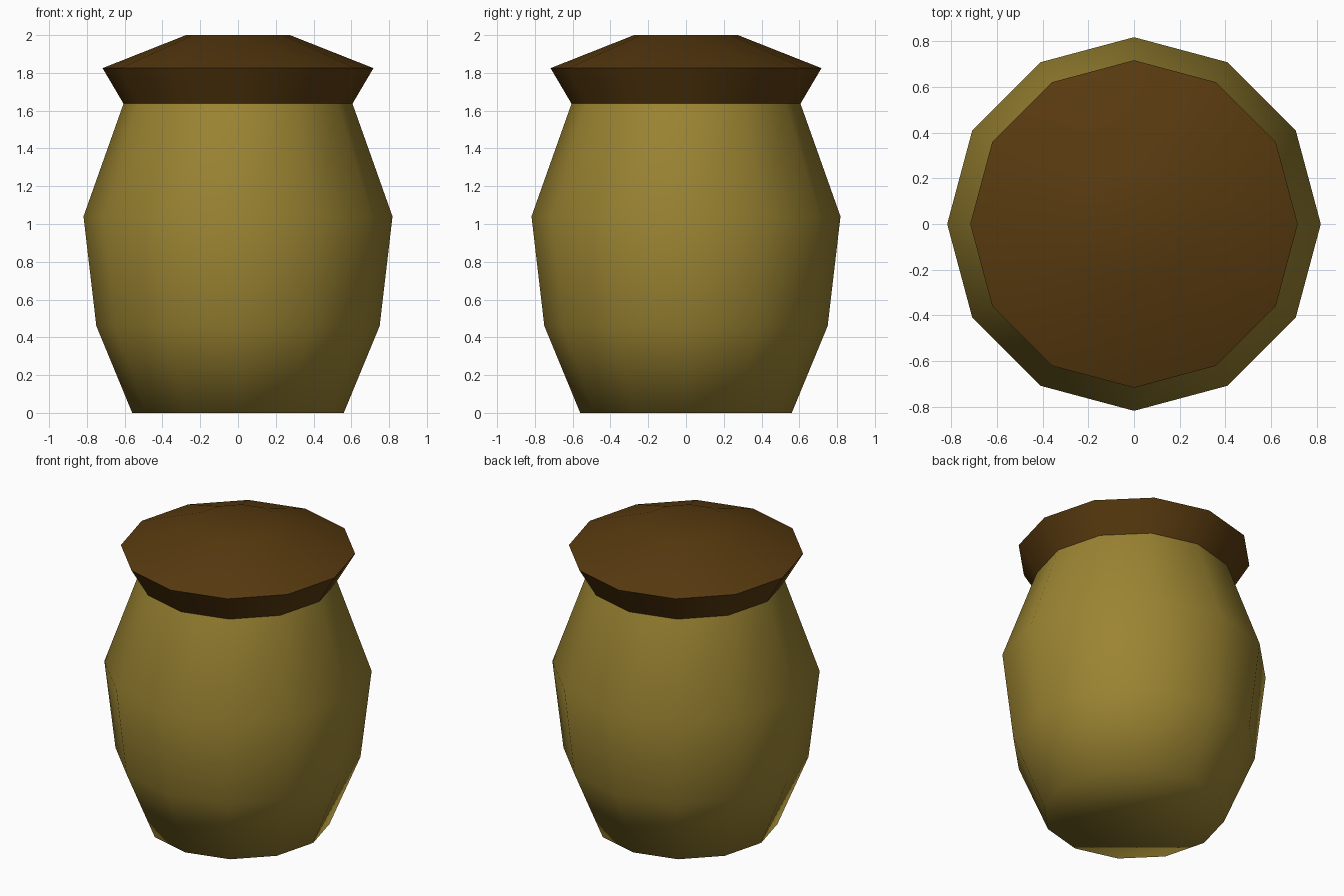
import bpy, bmesh, math

if "Cube" in bpy.data.objects:
    bpy.data.objects.remove(bpy.data.objects["Cube"])

SIDES = 12


def make_material(name, rgb):
    mat = bpy.data.materials.new(name)
    # sRGB 0-255 to linear
    mat.diffuse_color = [((c / 255 + 0.055) / 1.055) ** 2.4 for c in rgb] + [1.0]
    mat.use_nodes = True
    mat.node_tree.nodes["Principled BSDF"].inputs["Base Color"].default_value = mat.diffuse_color
    return mat


def lathe(name, profile, mat, cap_bottom=False, cap_top=False):
    """Twelve-sided turned shape from (radius, height) points, bottom to top."""
    bm = bmesh.new()
    rings = []
    for r, z in profile:
        rings.append([bm.verts.new((r * math.cos(2 * math.pi * i / SIDES),
                                    r * math.sin(2 * math.pi * i / SIDES), z))
                      for i in range(SIDES)])
    for low, high in zip(rings, rings[1:]):
        for i in range(SIDES):
            j = (i + 1) % SIDES
            bm.faces.new((low[i], low[j], high[j], high[i]))
    if cap_bottom:
        bm.faces.new(rings[0][::-1])
    if cap_top:
        bm.faces.new(rings[-1])
    mesh = bpy.data.meshes.new(name)
    bm.to_mesh(mesh)
    bm.free()
    mesh.materials.append(mat)
    obj = bpy.data.objects.new(name, mesh)
    bpy.context.collection.objects.link(obj)
    # Soft shading, with only the sharp rim kept crisp
    bpy.ops.object.select_all(action='DESELECT')
    obj.select_set(True)
    bpy.context.view_layer.objects.active = obj
    bpy.ops.object.shade_smooth_by_angle(angle=math.radians(80))
    return obj


clay = make_material("ochre_clay", (155, 132, 50))
wood = make_material("dark_brown_lid", (88, 58, 15))

# Bulging jar body, open where the lid sits
lathe("jar_body", [(0.56, 0), (0.75, 0.46), (0.818, 1.04), (0.605, 1.64)],
      clay, cap_bottom=True)

# Flared lid with a sharp rim and a shallow sloping top
lathe("jar_lid", [(0.605, 1.635), (0.717, 1.825), (0.275, 2.0)],
      wood, cap_top=True)
